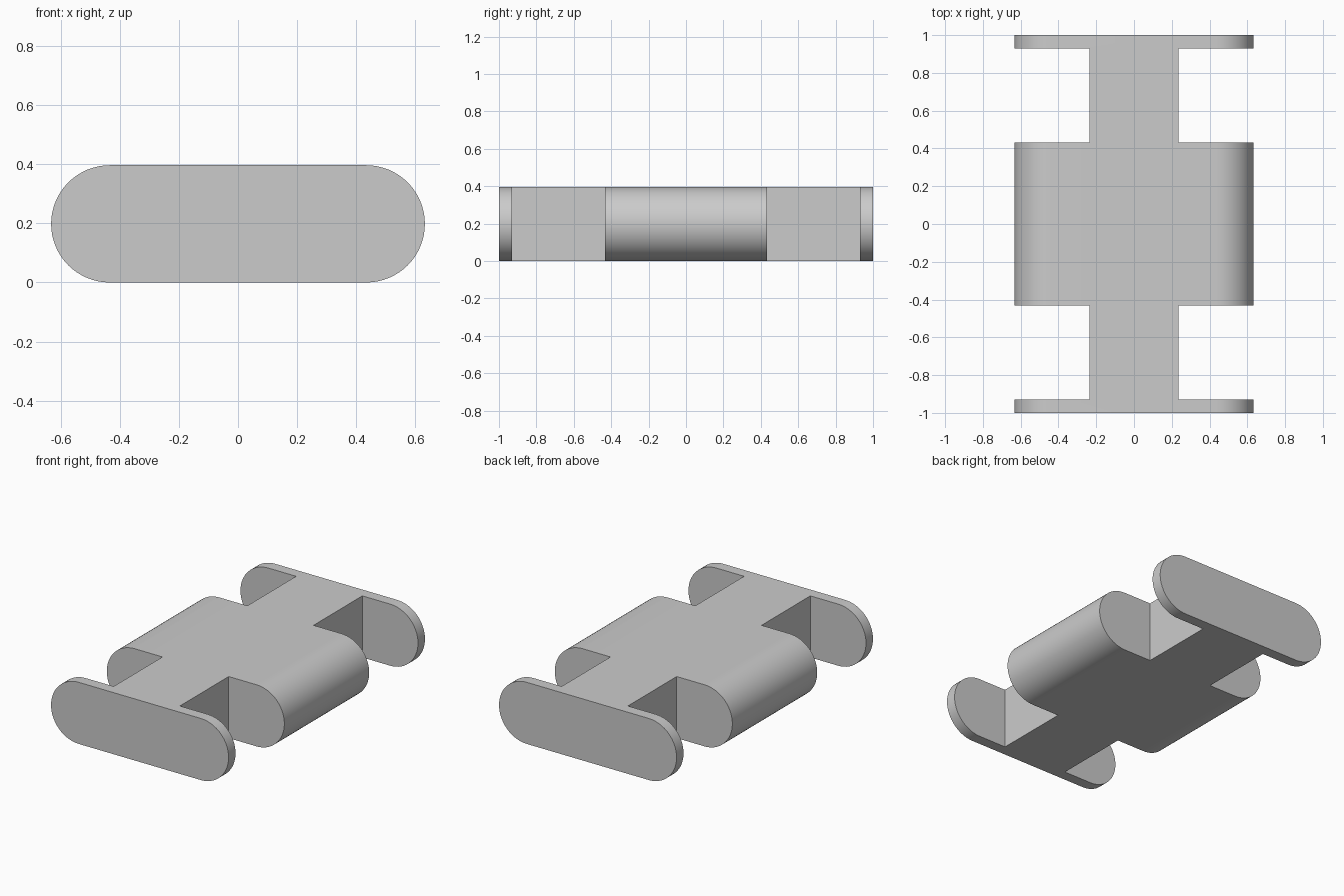
import bpy, bmesh, math

HALF_WIDTH, HEIGHT, HALF_LENGTH = 0.633, 0.397, 1.0
NECK, SLOT_IN, SLOT_OUT = 0.236, 0.432, 0.929
RADIUS = HEIGHT / 2
STEPS = 32

cube = bpy.data.objects.get("Cube")
if cube:
    bpy.data.objects.remove(cube, do_unlink=True)

grey = bpy.data.materials.new("plain grey")
grey.use_nodes = True
colour = (0.6, 0.6, 0.6, 1)
grey.diffuse_color = colour
grey.node_tree.nodes["Principled BSDF"].inputs["Base Color"].default_value = colour


def make_object(name, bm):
    bmesh.ops.recalc_face_normals(bm, faces=bm.faces)
    mesh = bpy.data.meshes.new(name)
    bm.to_mesh(mesh)
    bm.free()
    mesh.materials.append(grey)
    obj = bpy.data.objects.new(name, mesh)
    bpy.context.collection.objects.link(obj)
    return obj


# Round-ended bar, extruded from front to back
bm = bmesh.new()
outline = []
for side, start in ((1, -math.pi / 2), (-1, math.pi / 2)):
    for i in range(STEPS + 1):
        a = start + math.pi * i / STEPS
        x = side * (HALF_WIDTH - RADIUS) + RADIUS * math.cos(a)
        outline.append(bm.verts.new((x, -HALF_LENGTH, RADIUS + RADIUS * math.sin(a))))
face = bm.faces.new(outline)
extruded = bmesh.ops.extrude_face_region(bm, geom=[face])["geom"]
bmesh.ops.translate(bm, vec=(0, 2 * HALF_LENGTH, 0),
                    verts=[v for v in extruded if isinstance(v, bmesh.types.BMVert)])
body = make_object("spool_body", bm)

# Four side slots, leaving narrow necks and thin end plates
bm = bmesh.new()
for sx in (-1, 1):
    for sy in (-1, 1):
        box = bmesh.ops.create_cube(bm, size=1)["verts"]
        bmesh.ops.scale(bm, vec=(1, SLOT_OUT - SLOT_IN, 1), verts=box)
        bmesh.ops.translate(bm, verts=box,
                            vec=(sx * (NECK + 0.5), sy * (SLOT_IN + SLOT_OUT) / 2, RADIUS))
cutter = make_object("slot_cutter", bm)
cutter.hide_render = True

cut = body.modifiers.new("slots", "BOOLEAN")
cut.operation = "DIFFERENCE"
cut.solver = "EXACT"
cut.object = cutter

# Bake the cut and smooth the rounded ends
bpy.ops.object.select_all(action="DESELECT")
body.select_set(True)
bpy.context.view_layer.objects.active = body
bpy.ops.object.modifier_apply(modifier=cut.name)
bpy.data.objects.remove(cutter, do_unlink=True)
bpy.ops.object.shade_smooth_by_angle(angle=math.radians(30))
